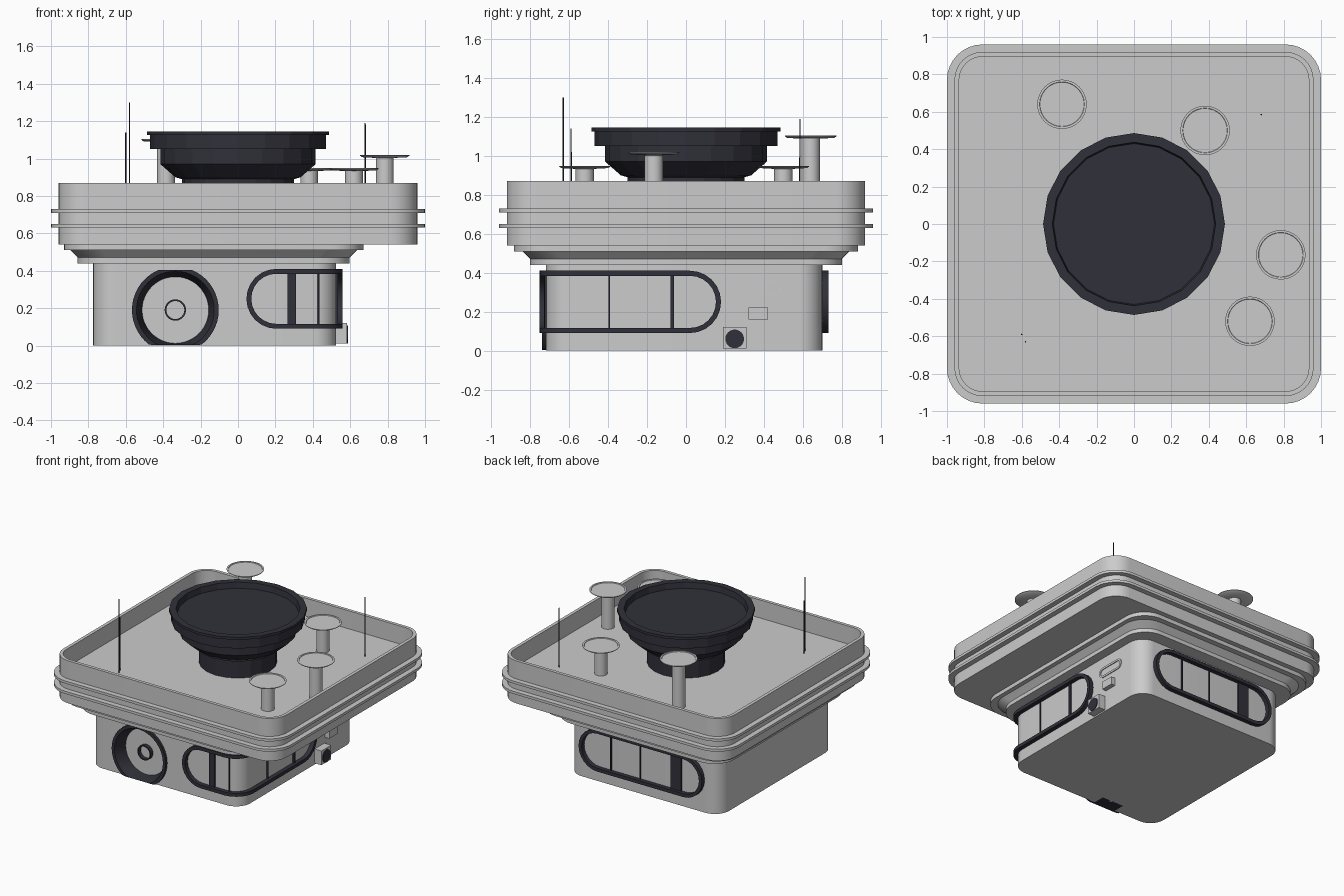
import bpy, bmesh
from math import pi, sin, cos
from mathutils import Vector

if "Cube" in bpy.data.objects:
    bpy.data.objects.remove(bpy.data.objects["Cube"])

dark = bpy.data.materials.new("dark_trim")
dark.diffuse_color = (0.03, 0.03, 0.042, 1)
dark.use_nodes = True
dark.node_tree.nodes["Principled BSDF"].inputs["Base Color"].default_value = dark.diffuse_color


def finish(bm, name, mat=None, smooth=None):
    bmesh.ops.recalc_face_normals(bm, faces=bm.faces)
    me = bpy.data.meshes.new(name)
    bm.to_mesh(me)
    bm.free()
    ob = bpy.data.objects.new(name, me)
    bpy.context.collection.objects.link(ob)
    if mat:
        me.materials.append(mat)
    if smooth:
        bpy.ops.object.select_all(action='DESELECT')
        ob.select_set(True)
        bpy.context.view_layer.objects.active = ob
        bpy.ops.object.shade_smooth_by_angle(angle=smooth)
    return ob


def skin(name, rings, mat=None, smooth=None, caps=True, closed=False):
    """Bridge a list of equal-length closed rings of points."""
    bm = bmesh.new()
    vs = [[bm.verts.new(p) for p in ring] for ring in rings]
    n = len(vs[0])
    pairs = list(zip(vs, vs[1:])) + ([(vs[-1], vs[0])] if closed else [])
    for a, b in pairs:
        for i in range(n):
            j = (i + 1) % n
            bm.faces.new((a[i], a[j], b[j], b[i]))
    if caps and not closed:
        bm.faces.new(vs[0][::-1])
        bm.faces.new(vs[-1])
    return finish(bm, name, mat, smooth)


def rounded(cx, cy, hx, hy, r, z, seg=8):
    pts = []
    for k, (sx, sy) in enumerate(((1, 1), (-1, 1), (-1, -1), (1, -1))):
        for i in range(seg + 1):
            a = (k + i / seg) * pi / 2
            pts.append((cx + sx * (hx - r) + r * cos(a), cy + sy * (hy - r) + r * sin(a), z))
    return pts


def lathe(name, profile, x, y, n, mat=None, smooth=None):
    return skin(name, [[(x + r * cos(2 * pi * i / n), y + r * sin(2 * pi * i / n), z)
                        for i in range(n)] for r, z in profile], mat, smooth)


def box(name, lo, hi, mat=None):
    (x0, y0, z0), (x1, y1, z1) = lo, hi
    return skin(name, [[(x0, y0, z), (x1, y0, z), (x1, y1, z), (x0, y1, z)] for z in (z0, z1)], mat)


# Roof tray with two flanges and a raised lip
R = [(.54, 0), (.63, 0), (.63, .04), (.65, .04), (.65, 0), (.71, 0), (.71, .04),
     (.73, .04), (.73, 0), (.87, 0), (.87, -.025), (.73, -.025)]
skin("roof_tray", [rounded(0, 0, .96 + d, .92 + d, .15 + d, z) for z, d in R], smooth=.6)

# Stepped collar below the roof
C = [(.44, .727, .80), (.47, .727, .80), (.51, .767, .84), (.51, .80, .882), (.545, .80, .882)]
skin("roof_collar", [rounded(-.13, 0, hx, hy, .17, z) for z, hx, hy in C], smooth=.5)

# Cabin body with a round recess cut for the porthole
CR = .12
cabin = skin("cabin", [rounded(-.125, -.01, .65, .71, CR, z) for z in (0, .45)], smooth=.5)
PX, PZ, N = -.335, .19, 48


def yring(r, y):
    return [(PX + r * cos(2 * pi * i / N), y, min(max(PZ + r * sin(2 * pi * i / N), .002), .405))
            for i in range(N)]


cutter = skin("porthole_cutter", [[(PX + .212 * cos(2 * pi * i / N), y, PZ + .212 * sin(2 * pi * i / N))
                                   for i in range(N)] for y in (-.8, -.63)])
cutter.hide_render = True
mod = cabin.modifiers.new("recess", 'BOOLEAN')
mod.operation, mod.object, mod.solver = 'DIFFERENCE', cutter, 'EXACT'
bpy.context.view_layer.objects.active = cabin
bpy.ops.object.modifier_apply(modifier=mod.name)
bpy.data.objects.remove(cutter)

# Porthole: dark bowl ring, recessed disc, hub ring
skin("porthole_ring", [yring(r, y) for r, y in
     ((.232, -.63), (.232, -.74), (.208, -.74), (.178, -.65), (.178, -.63))],
     dark, .6, closed=True)
skin("porthole_disc", [yring(.19, y) for y in (-.63, -.645)])
skin("porthole_hub", [yring(r, y) for r, y in
     ((.057, -.64), (.057, -.675), (.048, -.675), (.048, -.64))], dark, .6, closed=True)

# Surface mappings: distance along the wall, height, stand-off -> point
X1, Y0, Y1 = .525, -.72, .70
ARC = CR * pi / 2


def corner_wall(s, z, o):
    cx, cy = X1 - CR, Y0 + CR
    if s < 0:
        return (cx + s, Y0 - o, z)
    if s < ARC:
        a = -pi / 2 + s / CR
        return (cx + (CR + o) * cos(a), cy + (CR + o) * sin(a), z)
    return (X1 + o, cy + s - ARC, z)


def back_wall(s, z, o):
    return (s, Y1 + o, z)


def right_wall(s, z, o):
    return (X1 + o, s, z)


def stadium(s0, s1, z0, z1, seg=12, run=40):
    r, zc = (z1 - z0) / 2, (z0 + z1) / 2
    a, b = s0 + r, s1 - r
    right = [(b + r * sin(pi * i / seg), zc - r * cos(pi * i / seg)) for i in range(seg + 1)]
    left = [(a - r * sin(pi * i / seg), zc + r * cos(pi * i / seg)) for i in range(seg + 1)]
    low = [(a + (b - a) * i / run, z0) for i in range(1, run)]
    top = [(b + (a - b) * i / run, z1) for i in range(1, run)]
    return low + right + top + left


def frame(name, wall, s0, s1, z0, z1, t, out, mat):
    o = stadium(s0, s1, z0, z1)
    i = stadium(s0 + t, s1 - t, z0 + t, z1 - t)
    skin(name, [[wall(s, z, d) for s, z in ring] for ring, d in
                ((o, -.01), (o, out), (i, out), (i, -.01))], mat, .6, closed=True)


def mullion(name, wall, s, w, out=.01):
    q = ((s - w / 2, .11), (s + w / 2, .11), (s + w / 2, .39), (s - w / 2, .39))
    skin(name, [[wall(a, z, d) for a, z in q] for d in (-.01, out)], dark)


# Wraparound window and back window
S = X1 - CR
frame("corner_window_frame", corner_wall, .045 - S, ARC + .78, .09, .41, .026, .033, dark)
frame("back_window_frame", back_wall, -.65, .41, .09, .41, .026, .033, dark)
for s, w in ((.287 - S, .046), (.43 - S, .008), (ARC + .205, .008), (ARC + .53, .018)):
    mullion("corner_window_mullion", corner_wall, s, w)
for s, w in ((-.41, .09), (-.1, .008), (.15, .008)):
    mullion("back_window_mullion", back_wall, s, w)

# Right-side hatch handle, small block and connector box
frame("hatch_handle", right_wall, .25, .49, .28, .36, .015, .006, None)
box("latch_block", (.5, .32, .16), (.56, .42, .22))
box("connector_box", (.5, .19, .01), (.583, .31, .12))
skin("connector_socket", [[(x, .25 + .048 * cos(2 * pi * i / 24), .06 + .048 * sin(2 * pi * i / 24))
                           for i in range(24)] for x in (.57, .588)], dark)

# Large faceted dish on the roof
lathe("main_dish", [(.275, .72), (.275, .87), (.30, .87), (.30, .89), (.335, .90), (.415, .97),
                    (.415, 1.05), (.47, 1.05), (.47, 1.125), (.486, 1.125), (.486, 1.145),
                    (.437, 1.145), (.43, 1.10)], 0, 0, 20, dark)

# Small discs on stalks
for x, y, z in ((-.385, .64, 1.10), (.38, .5, .945), (.785, -.165, 1.015), (.62, -.52, .945)):
    lathe("small_disc", [(.047, .72), (.047, z - .012), (.12, z - .008), (.132, z),
                         (.132, z + .004), (.12, z + .004), (.118, z)], x, y, 32, None, .6)

# Whip antennas
for x, y, z in ((-.58, -.63, 1.30), (-.6, -.59, 1.14), (.68, .585, 1.19)):
    lathe("antenna", [(.004, .72), (.003, z)], x, y, 8, dark)
